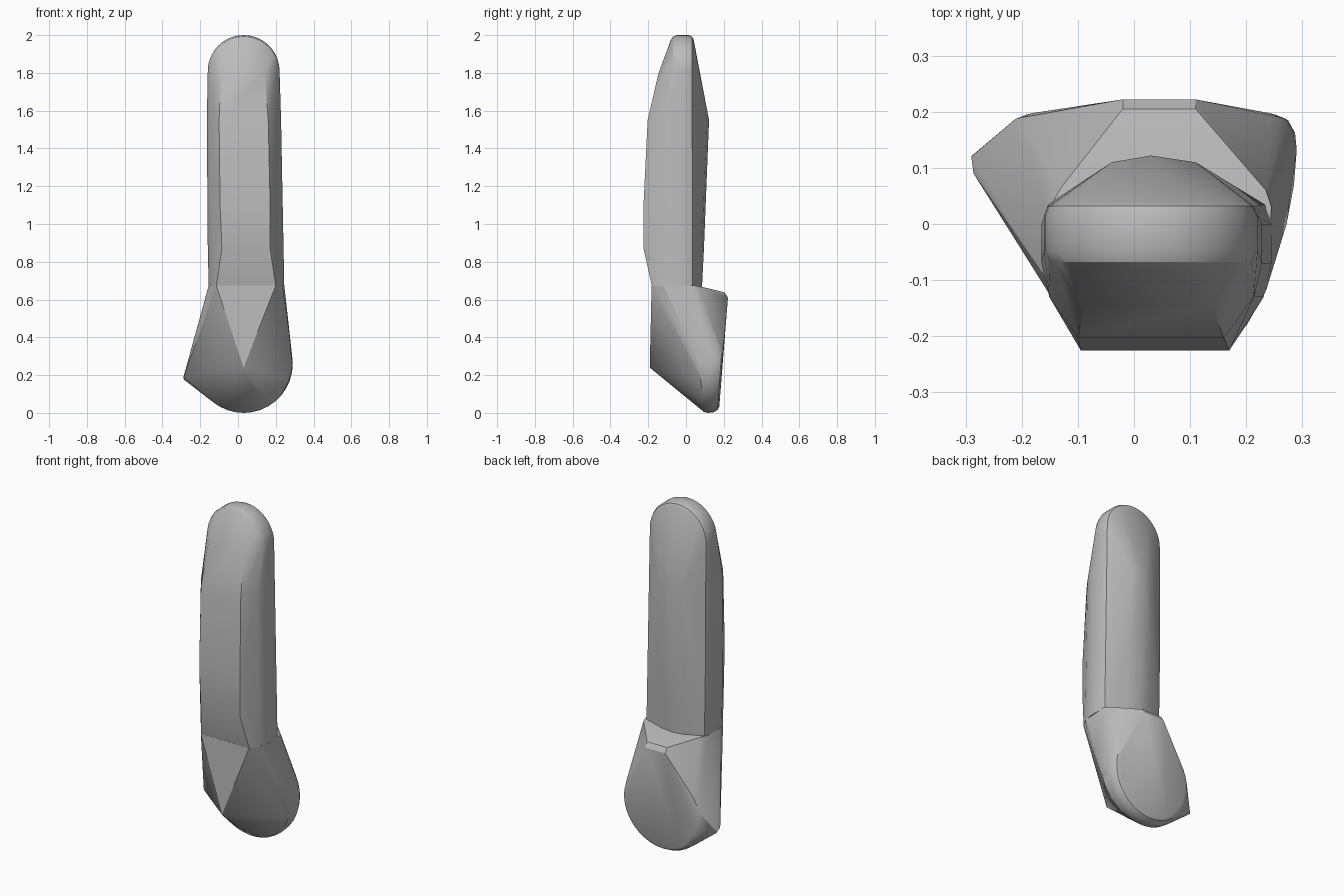
import bpy, bmesh, math

cube = bpy.data.objects.get("Cube")
if cube:
    bpy.data.objects.remove(cube, do_unlink=True)

grey = bpy.data.materials.new("plain grey")
grey.use_nodes = True
grey.diffuse_color = (0.5, 0.5, 0.5, 1)
grey.node_tree.nodes["Principled BSDF"].inputs["Base Color"].default_value = (0.5, 0.5, 0.5, 1)


def hull(name, points):
    """Wrap a tight convex skin around the given points."""
    bm = bmesh.new()
    for p in points:
        bm.verts.new(p)
    res = bmesh.ops.convex_hull(bm, input=bm.verts[:])
    loose = {g for g in res["geom_interior"] + res["geom_unused"]
             if isinstance(g, bmesh.types.BMVert)}
    bmesh.ops.delete(bm, geom=list(loose), context="VERTS")
    bmesh.ops.dissolve_limit(bm, angle_limit=0.01, verts=bm.verts[:], edges=bm.edges[:])
    bmesh.ops.recalc_face_normals(bm, faces=bm.faces[:])
    mesh = bpy.data.meshes.new(name)
    bm.to_mesh(mesh)
    bm.free()
    mesh.materials.append(grey)
    obj = bpy.data.objects.new(name, mesh)
    bpy.context.collection.objects.link(obj)
    bpy.ops.object.select_all(action="DESELECT")
    obj.select_set(True)
    bpy.context.view_layer.objects.active = obj
    bpy.ops.object.shade_smooth_by_angle(angle=math.radians(25))
    return obj


def arc(cx, cz, r, y, start, end, n):
    """Arc in the xz plane; y is a function of height."""
    angles = [math.radians(start + (end - start) * i / n) for i in range(n + 1)]
    return [(cx + r * math.cos(a), y(cz + r * math.sin(a)), cz + r * math.sin(a))
            for a in angles]


# Upper shaft: height, left and right edge, front pair, front depth, back depth
sections = [
    (0.67, -0.155, 0.245, -0.115, 0.20, -0.18, 0.085),
    (0.87, -0.160, 0.240, -0.085, 0.17, -0.225, 0.095),
    (1.10, -0.163, 0.235, -0.095, 0.17, -0.225, 0.105),
    (1.55, -0.165, 0.228, -0.100, 0.16, -0.203, 0.122),
]
shaft = []
for z, xl, xr, fl, fr, yf, yb in sections:
    shaft += [(fl, yf, z), (fr, yf, z), (0.03, yb, z),
              (-0.04, yb - 0.012, z), (0.11, yb - 0.012, z)]
    for x, s in ((xl, 1), (xr, -1)):
        shaft += [(x, -0.07, z), (x, 0.0, z),
                  (x + 0.012 * s, 0.035, z), (x + 0.014 * s, -0.13, z)]
shaft += [(-0.09, -0.145, 1.8), (0.14, -0.145, 1.8)]

# Rounded top rim
for r, y in ((0.165, -0.08), (0.182, -0.068), (0.19, -0.048),
             (0.19, 0.015), (0.183, 0.032), (0.168, 0.04)):
    shaft += arc(0.03, 1.81, r, lambda z, y=y: y, 0, 180, 20)
hull("upper_shaft", shaft)

# Lower foot: round tilted back pad with a softened rim
foot = []
for r, drop in ((0.225, 0), (0.245, 0.008), (0.257, 0.03), (0.26, 0.06)):
    foot += arc(0.03, 0.26, r, lambda z, d=drop: 0.174 + 0.07 * z - d, 0, 360, 36)
foot += arc(0.03, 0.26, 0.255, lambda z: 0.095 - 0.1 * z, -125, 30, 16)

# Upper ledge of the pad, front point, side corner and neck outline
foot += [(-0.02, 0.222, 0.61), (0.11, 0.222, 0.61),
         (-0.02, 0.205, 0.638), (0.11, 0.205, 0.638),
         (0.03, -0.192, 0.24), (0.025, -0.188, 0.26),
         (-0.29, 0.12, 0.185), (-0.286, 0.09, 0.195), (-0.285, 0.125, 0.175),
         (0.272, 0.0, 0.42),
         (-0.115, -0.182, 0.675), (0.20, -0.182, 0.675),
         (-0.155, -0.10, 0.675), (0.235, -0.12, 0.675),
         (-0.155, 0.02, 0.675), (0.245, 0.03, 0.675),
         (-0.13, 0.065, 0.672), (0.235, 0.06, 0.672)]
hull("lower_foot", foot)
